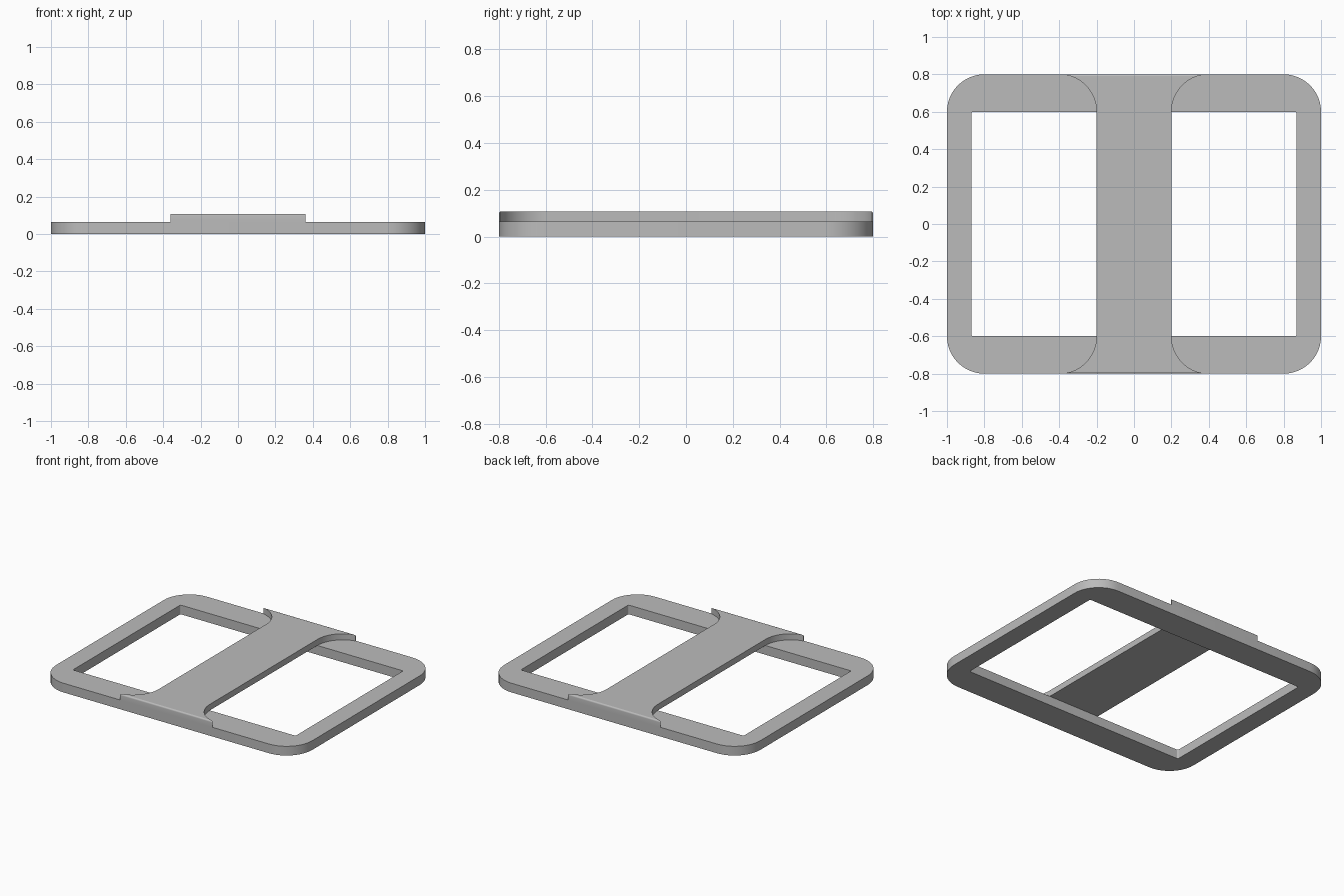
import bpy
import bmesh
from math import cos, sin, pi, sqrt, radians

cube = bpy.data.objects.get("Cube")
if cube:
    bpy.data.objects.remove(cube, do_unlink=True)

FRAME_TOP = 0.065
STRAP_TOP = 0.108
HALF_DEPTH = 0.8

grey = bpy.data.materials.new("plain grey")
grey.use_nodes = True
colour = (0.5, 0.5, 0.5, 1)
grey.diffuse_color = colour
grey.node_tree.nodes["Principled BSDF"].inputs["Base Color"].default_value = colour


def finish(name, bm):
    """Turn a bmesh into a shaded object."""
    bmesh.ops.recalc_face_normals(bm, faces=bm.faces)
    mesh = bpy.data.meshes.new(name)
    bm.to_mesh(mesh)
    bm.free()
    mesh.materials.append(grey)
    obj = bpy.data.objects.new(name, mesh)
    bpy.context.collection.objects.link(obj)
    bpy.ops.object.select_all(action="DESELECT")
    obj.select_set(True)
    bpy.context.view_layer.objects.active = obj
    bpy.ops.object.shade_smooth_by_angle(angle=radians(30))
    return obj


def rounded_rectangle(bm, hx, hy, radius, z, steps=12):
    """Ring of vertices around a rectangle with round corners."""
    ring = []
    for corner, (sx, sy) in enumerate([(1, 1), (-1, 1), (-1, -1), (1, -1)]):
        for i in range(steps + 1):
            a = (corner + i / steps) * pi / 2
            ring.append(bm.verts.new((sx * (hx - radius) + radius * cos(a),
                                      sy * (hy - radius) + radius * sin(a), z)))
    return ring


def bridge(bm, rings):
    """Join each closed ring to the next one with quads."""
    for a, b in zip(rings, rings[1:]):
        for i in range(len(a)):
            j = (i + 1) % len(a)
            bm.faces.new((a[i], a[j], b[j], b[i]))


# Flat frame with round outer corners and a nearly square opening
bm = bmesh.new()
outer = [rounded_rectangle(bm, 1, HALF_DEPTH, 0.2, z) for z in (0, FRAME_TOP)]
inner = [rounded_rectangle(bm, 0.87, 0.6, 0.01, z) for z in (FRAME_TOP, 0)]
bridge(bm, outer + inner + outer[:1])
finish("frame", bm)

# Raised centre strap: half of its stations as (y, half width, top height)
FLARE = 0.2
ROUND = 0.01
flare_y = [0.6 + FLARE * sin(i / 16 * radians(78)) for i in range(16)]
round_y = [(HALF_DEPTH - ROUND + ROUND * sin(i / 5 * pi / 2)) for i in range(6)]
stations = []
for y in flare_y + round_y:
    width = 0.4 - sqrt(max(0, FLARE ** 2 - (y - 0.6) ** 2))
    over = max(0, y - (HALF_DEPTH - ROUND))
    top = STRAP_TOP - ROUND + sqrt(max(0, ROUND ** 2 - over ** 2))
    stations.append((y, min(width, 0.36), top))
stations = [(-y, w, t) for y, w, t in reversed(stations)] + stations

bm = bmesh.new()
sections = []
for y, w, top in stations:
    corners = ((-w, FRAME_TOP), (-w, top), (w, top), (w, FRAME_TOP))
    sections.append([bm.verts.new((x, y, z)) for x, z in corners])
bridge(bm, sections)
for end in (sections[0], sections[-1]):
    bm.faces.new(end)
finish("centre_strap", bm)
